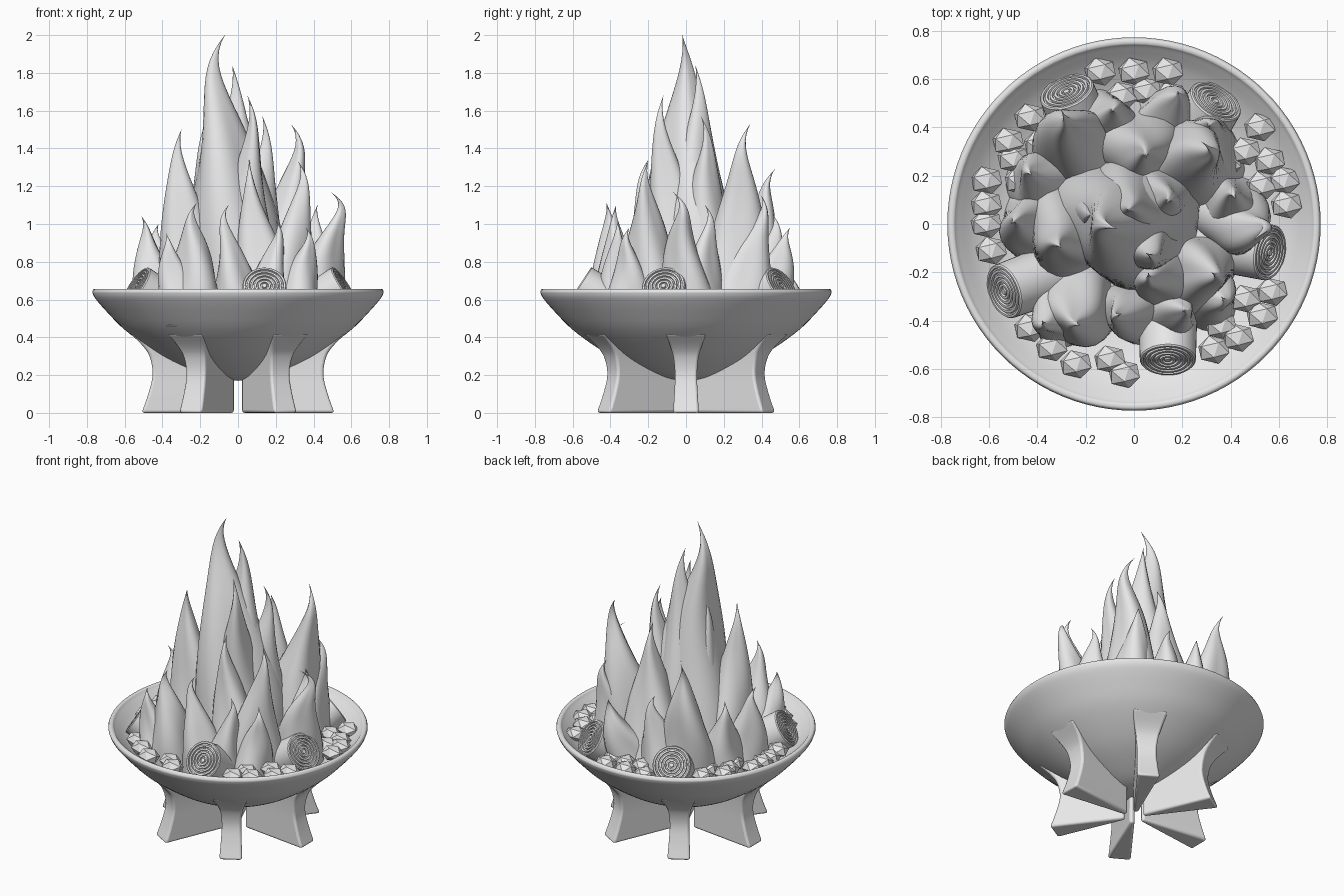
import bpy, bmesh
from math import sin, cos, pi, radians, atan2, hypot
from mathutils import Vector, Matrix

cube = bpy.data.objects.get("Cube")
if cube:
    bpy.data.objects.remove(cube, do_unlink=True)

grey = bpy.data.materials.new("plain_grey")
grey.use_nodes = True
grey.diffuse_color = (0.8, 0.8, 0.8, 1)
grey.node_tree.nodes["Principled BSDF"].inputs["Base Color"].default_value = grey.diffuse_color


def make_object(name, bm, smooth_angle=None):
    bmesh.ops.remove_doubles(bm, verts=bm.verts, dist=0.0002)
    bmesh.ops.recalc_face_normals(bm, faces=bm.faces)
    mesh = bpy.data.meshes.new(name)
    bm.to_mesh(mesh)
    bm.free()
    mesh.materials.append(grey)
    if smooth_angle:
        mesh.shade_smooth()
        mesh.set_sharp_from_angle(angle=radians(smooth_angle))
    obj = bpy.data.objects.new(name, mesh)
    bpy.context.collection.objects.link(obj)
    return obj


def loft(name, rings, smooth_angle=None):
    """Skin a stack of equal rings and cap both ends."""
    bm = bmesh.new()
    rows = [[bm.verts.new(p) for p in ring] for ring in rings]
    for low, high in zip(rows, rows[1:]):
        for i in range(len(low)):
            bm.faces.new((low[i - 1], low[i], high[i], high[i - 1]))
    bm.faces.new(rows[0])
    bm.faces.new(rows[-1])
    return make_object(name, bm, smooth_angle)


def circle(r, z, sides):
    r = max(r, 0.0004)
    return [Vector((r * cos(2 * pi * i / sides), r * sin(2 * pi * i / sides), z))
            for i in range(sides)]


def smooth_path(points, steps=4):
    """Catmull-Rom resampling of a short profile."""
    pts = [Vector(p) for p in points]
    pts = [2 * pts[0] - pts[1]] + pts + [2 * pts[-1] - pts[-2]]
    out = []
    for a, b, c, d in zip(pts, pts[1:], pts[2:], pts[3:]):
        for k in range(steps):
            t = k / steps
            out.append(0.5 * (2 * b + (c - a) * t + (2 * a - 5 * b + 4 * c - d) * t * t
                              + (3 * b - a - 3 * c + d) * t ** 3))
    return out + [pts[-2]]


# Bowl: outer curve, rounded rim, inner hollow
outer = [(0, .17), (.1, .18), (.2, .21), (.35, .275), (.47, .345), (.6, .44),
         (.69, .53), (.755, .605), (.772, .64)]
inner = [(.772, .64), (.764, .655), (.745, .655), (.725, .635), (.63, .56), (.45, .49), (0, .45)]
profile = smooth_path(outer) + smooth_path(inner)[1:]
loft("bowl", [circle(r, z, 96) for r, z in profile], 50)

# Six wedge-shaped legs, waisted and flaring into the bowl
leg_shape = smooth_path([(.51, .07, 0), (.475, .064, .1), (.452, .06, .2),
                         (.465, .068, .29), (.5, .085, .35), (.57, .11, .42)])
for n in range(6):
    leg = loft("leg_%d" % (n + 1),
               [[(.06, -.014, z), (r, -w, z), (r, w, z), (.06, .014, z)]
                for r, w, z in leg_shape], 40)
    leg.rotation_euler.z = n * pi / 3
    bevel = leg.modifiers.new("soft_edges", "BEVEL")
    bevel.width = 0.015
    bevel.segments = 3
    bevel.limit_method = "ANGLE"
    bevel.angle_limit = radians(50)

# Logs leaning outward, growth rings grooved into the cut ends
log_shape = [(.125, -.36), (.116, -.006), (.111, 0)]
for k in range(5):
    r = .102 - .02 * k
    log_shape += [(r, 0), (r - .002, -.009), (r - .008, -.009), (r - .01, 0)]
log_shape.append((0, 0))
log_ends = [(-.28, .55, 112), (.34, .51, 58), (.565, -.12, -12), (.14, -.565, -90), (-.54, -.28, 200)]
for n, (x, y, heading) in enumerate(log_ends):
    log = loft("log_%d" % (n + 1), [circle(r, z, 40) for r, z in log_shape], 35)
    a = radians(heading)
    axis = Vector((cos(a), sin(a), .65))
    log.rotation_euler = axis.to_track_quat("Z", "Y").to_euler()
    log.location = (x, y, .675)

# Faceted stones in clusters between the logs
clusters = {
    "back": [(-.14, .63), (0, .63), (.14, .63), (-.05, .53), (.05, .55), (.15, .53)],
    "left": [(.52, .4), (.46, .3), (.56, .26), (.62, .18), (.63, .08), (.38, .25), (.53, .16)],
    "right": [(-.43, .44), (-.52, .34), (-.39, .33), (-.5, .27), (-.61, .18), (-.47, .18),
              (-.61, .08), (-.61, 0), (-.59, -.11)],
    "front_right": [(-.43, -.43), (-.34, -.51), (-.24, -.58), (-.1, -.56), (-.04, -.62)],
    "front_left": [(.33, -.52), (.43, -.47), (.36, -.42), (.53, -.38), (.46, -.31), (.57, -.28)],
}
for side, spots in clusters.items():
    bm = bmesh.new()
    for x, y in spots:
        place = (Matrix.Translation((x, y, .575 + .05 * hypot(x, y)))
                 @ Matrix.Diagonal((.072, .06, .048, 1)) @ Matrix.Rotation(.55, 4, "X"))
        bmesh.ops.create_icosphere(bm, subdivisions=1, radius=1, matrix=place)
    make_object("stones_" + side, bm)


# Flame tongues: wide fluted base, tapering neck, hooked tip
def tongue(name, base, tip, radius, hook, seed):
    start = Vector((*base, .46))
    end = Vector(tip)
    rows, sides, steps = [], 28, 36
    for s in range(steps + 1):
        t = s / steps
        ease = t * t * (3 - 2 * t)
        centre = start.lerp(end, ease)
        centre.z = start.z + (end.z - start.z) * t
        centre += Vector((*hook, 0)) * sin(pi * t ** 5)
        r = radius * (1 - t) ** 1.3 * (1 + .9 * t) + .0004
        ring = []
        for i in range(sides):
            a = 2 * pi * i / sides
            flute = 1 + .1 * sin(3 * a + seed + 4 * t) + .07 * sin(2 * a - seed * 2 - 5 * t)
            ring.append(centre + Vector((cos(a), sin(a), 0)) * r * flute)
        rows.append(ring)
    loft(name, rows, 60)


core = [
    ((-.02, .02), (-.07, -.02, 2), .31, (-.065, .02)),
    ((.02, .04), (-.03, .05, 1.84), .25, (.02, .02)),
    ((.04, -.02), (.05, -.12, 1.68), .2, (.03, -.02)),
    ((-.08, .04), (-.17, .04, 1.54), .2, (-.02, 0)),
    ((.06, .1), (.13, .08, 1.57), .2, (.02, .03)),
]
outer_tall = [
    ((-.27, -.02), (-.3, -.1, 1.5), .2, (-.02, .02)),
    ((.2, .22), (.28, .34, 1.53), .21, (.05, -.04)),
    ((-.22, .28), (-.3, .47, 1.29), .2, (.02, -.04)),
    ((.24, -.2), (.32, -.2, 1.33), .18, (.03, -.02)),
    ((.16, -.22), (.06, -.2, 1.34), .17, (-.0, -.03)),
    ((.28, .26), (.3, .4, 1.15), .18, (.02, .02)),
    ((.02, .32), (.05, .27, 1.42), .2, (0, .03)),
]
outer_low = [
    ((.4, .03), (.49, -.07, 1.17), .17, (.06, .05)),
    ((.38, .06), (.42, .1, 1.1), .15, (-.01, .03)),
    ((-.38, 0), (-.51, 0, 1.04), .17, (.02, .02)),
    ((-.24, -.33), (-.22, -.42, 1.11), .18, (-.03, .01)),
    ((0, -.36), (-.05, -.37, 1.1), .14, (-.03, -.01)),
    ((-.29, -.36), (-.38, -.4, .95), .15, (.01, -.02)),
    ((.1, .36), (.18, .55, .98), .18, (.01, -.02)),
    ((.28, -.28), (.36, -.3, .98), .16, (.02, -.02)),
    ((-.36, .16), (-.42, .2, 1), .17, (-.02, .02)),
    ((-.1, .38), (-.1, .46, 1.05), .17, (.02, .02)),
    ((.14, -.35), (.2, -.36, 1.02), .14, (.02, 0)),
]
for group, flames in (("core", core), ("tall", outer_tall), ("low", outer_low)):
    for n, spec in enumerate(flames):
        tongue("flame_%s_%d" % (group, n + 1), *spec, seed=n * 1.7 + len(flames))
